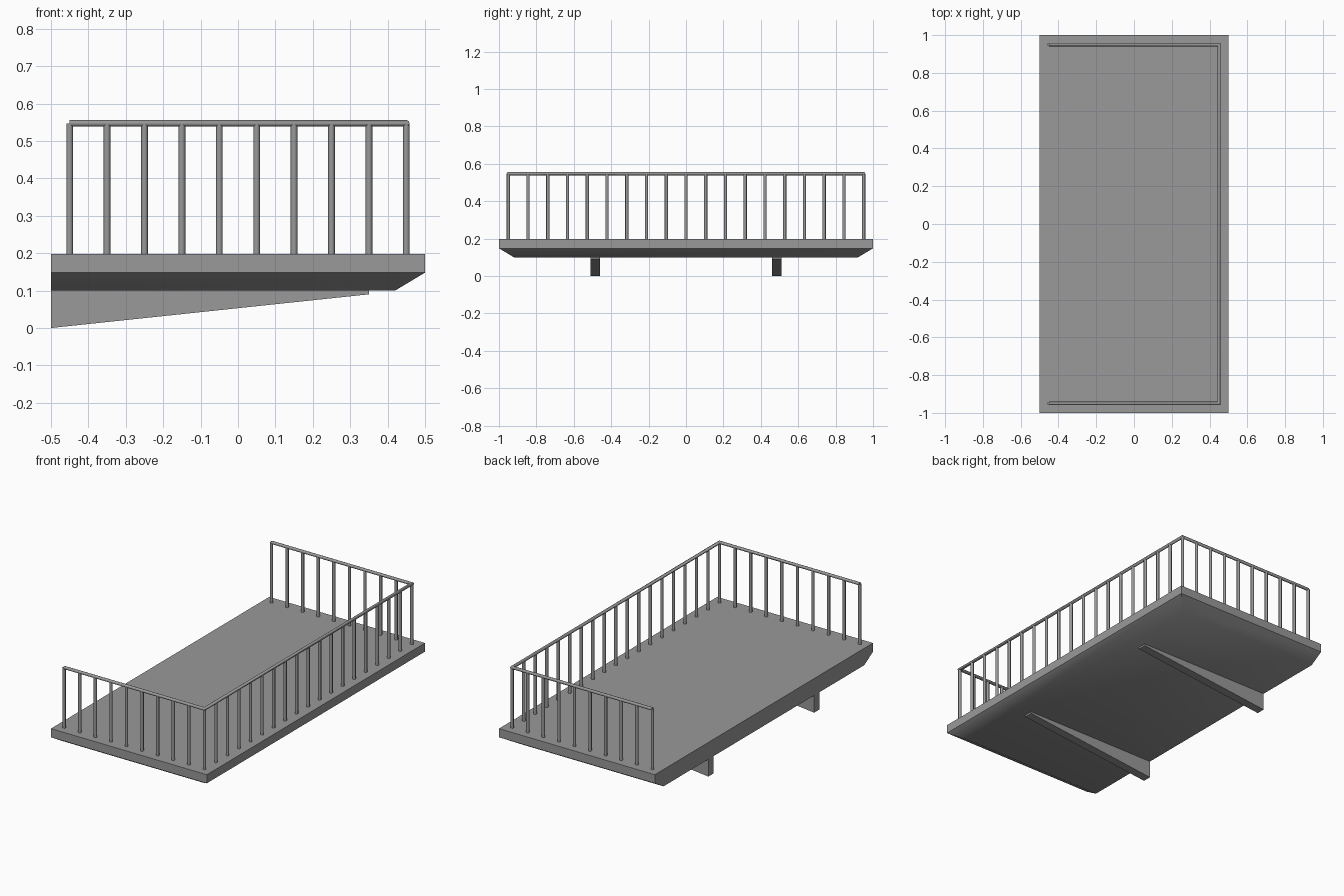
import bpy, bmesh, math
from mathutils import Matrix, Vector

if "Cube" in bpy.data.objects:
    bpy.data.objects.remove(bpy.data.objects["Cube"])

# Dark grey paint shared by every part
grey = bpy.data.materials.new("dark_grey")
grey.diffuse_color = (0.32, 0.32, 0.32, 1)
grey.use_nodes = True
grey.node_tree.nodes["Principled BSDF"].inputs["Base Color"].default_value = grey.diffuse_color


def finish(bm, name, angle=None):
    bmesh.ops.recalc_face_normals(bm, faces=bm.faces[:])
    me = bpy.data.meshes.new(name)
    bm.to_mesh(me)
    bm.free()
    me.materials.append(grey)
    ob = bpy.data.objects.new(name, me)
    bpy.context.collection.objects.link(ob)
    if angle:
        bpy.ops.object.select_all(action='DESELECT')
        ob.select_set(True)
        bpy.context.view_layer.objects.active = ob
        bpy.ops.object.shade_smooth_by_angle(angle=math.radians(angle))
    return ob


def loft(bm, rings):
    # skin a stack of closed rings and cap both ends
    loops = [[bm.verts.new(p) for p in r] for r in rings]
    n = len(loops[0])
    for a, b in zip(loops, loops[1:]):
        for i in range(n):
            j = (i + 1) % n
            bm.faces.new((a[i], a[j], b[j], b[i]))
    bm.faces.new(loops[0])
    bm.faces.new(loops[-1])


def rect(x, y, z):
    return [(-0.5, -y, z), (x, -y, z), (x, y, z), (-0.5, y, z)]


# Floor slab, underside tapered on three sides, flat against the wall
bm = bmesh.new()
loft(bm, [rect(0.42, 0.92, 0.1), rect(0.5, 1.0, 0.148), rect(0.5, 1.0, 0.198)])
finish(bm, "floor_slab", 40)

# Two wedge brackets under the slab
profile = [(-0.5, 0.0), (0.35, 0.09), (0.35, 0.102), (-0.5, 0.102)]
for side, label in ((-1, "front"), (1, "back")):
    bm = bmesh.new()
    loft(bm, [[(x, side * 0.485 + w, z) for x, z in profile] for w in (-0.025, 0.025)])
    finish(bm, label + "_bracket")

# Balusters along the three open sides
RX, RY, RZ, R, SIDES = 0.45, 0.95, 0.547, 0.009, 8
spots = [(-RX + 0.1 * i, s * RY) for s in (-1, 1) for i in range(10)]
spots += [(RX, -RY + 2 * RY * i / 18) for i in range(1, 18)]
bm = bmesh.new()
for x, y in spots:
    bmesh.ops.create_cone(bm, cap_ends=True, segments=SIDES, radius1=R, radius2=R,
                          depth=RZ - 0.196,
                          matrix=Matrix.Translation((x, y, (RZ + 0.196) / 2)))
finish(bm, "balusters", 50)

# Handrail: round section swept around the path with mitred corners
path = [((-RX, -RY), (0, -1)), ((RX, -RY), (1, -1)), ((RX, RY), (1, 1)), ((-RX, RY), (0, 1))]
rings = []
for (x, y), (ox, oy) in path:
    ring = []
    for i in range(SIDES):
        a = 2 * math.pi * i / SIDES
        c, s = R * math.cos(a), R * math.sin(a)
        ring.append(Vector((x + ox * c, y + oy * c, RZ + s)))
    rings.append(ring)
bm = bmesh.new()
loft(bm, rings)
finish(bm, "handrail", 50)
